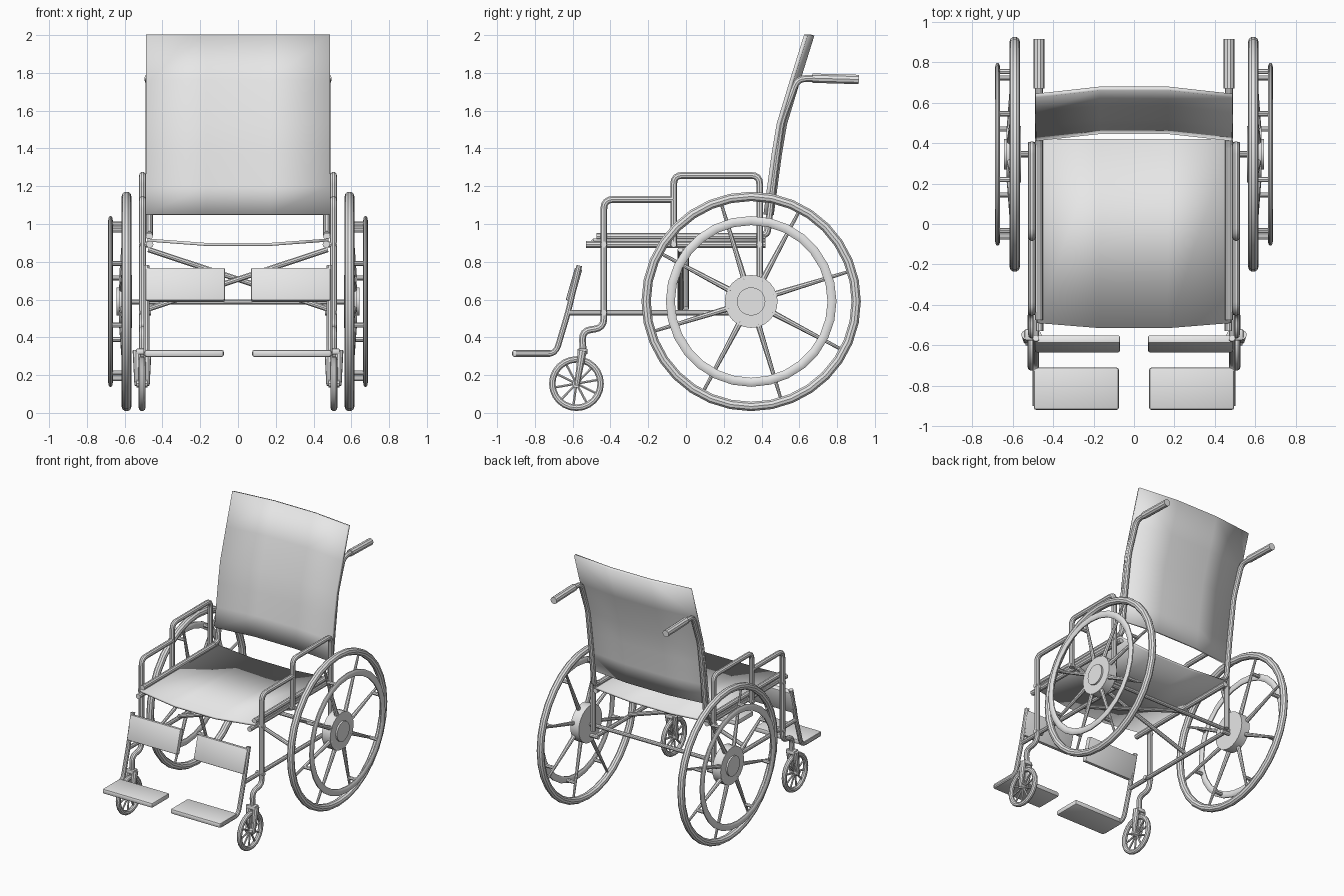
import bpy, bmesh, math
from mathutils import Vector, Matrix

if "Cube" in bpy.data.objects:
    bpy.data.objects.remove(bpy.data.objects["Cube"])

grey = bpy.data.materials.new("light_grey")
grey.diffuse_color = (0.8, 0.8, 0.8, 1)
grey.use_nodes = True
grey.node_tree.nodes["Principled BSDF"].inputs["Base Color"].default_value = grey.diffuse_color


def finish(ob, mirror=False, solid=0.0, angle=35):
    """Material, shading, optional thickness and left/right mirror."""
    ob.data.materials.clear()
    ob.data.materials.append(grey)
    bpy.ops.object.select_all(action='DESELECT')
    ob.select_set(True)
    bpy.context.view_layer.objects.active = ob
    bpy.ops.object.shade_smooth_by_angle(angle=math.radians(angle))
    if solid:
        m = ob.modifiers.new("thickness", 'SOLIDIFY')
        m.thickness, m.offset = solid, 0
    if mirror:
        ob.modifiers.new("mirror", 'MIRROR').use_mirror_merge = False
    return ob


def rounded(pts, r):
    """Replace inner corners of a path with small arcs."""
    pts = [Vector(p) for p in pts]
    out = [pts[0]]
    for a, b, c in zip(pts, pts[1:], pts[2:]):
        d = min(r, (a - b).length * 0.45, (c - b).length * 0.45)
        p, q = b + (a - b).normalized() * d, b + (c - b).normalized() * d
        for t in (0, 0.25, 0.5, 0.75, 1):
            out.append(p * (1 - t) ** 2 + b * 2 * t * (1 - t) + q * t * t)
    return out + [pts[-1]]


def tubes(name, paths, r, bend=0.045, cyclic=False, mirror=True, taper=1.0, sides=3, flat=None):
    """Round tubes along one or more paths; flat = (centre x, x scale)."""
    cu = bpy.data.curves.new(name, 'CURVE')
    cu.dimensions, cu.bevel_depth, cu.bevel_resolution = '3D', r, sides
    cu.use_fill_caps = True
    for path in paths:
        pts = path if cyclic else rounded(path, bend)
        sp = cu.splines.new('POLY')
        sp.points.add(len(pts) - 1)
        for i, p in enumerate(pts):
            sp.points[i].co = (*p, 1)
            sp.points[i].radius = 1 + (taper - 1) * i / (len(pts) - 1)
        sp.use_cyclic_u = cyclic
    ob = bpy.data.objects.new(name, cu)
    bpy.context.collection.objects.link(ob)
    bpy.ops.object.select_all(action='DESELECT')
    ob.select_set(True)
    bpy.context.view_layer.objects.active = ob
    bpy.ops.object.convert(target='MESH')
    ob = bpy.context.view_layer.objects.active
    if flat:
        for v in ob.data.vertices:
            v.co.x = flat[0] + (v.co.x - flat[0]) * flat[1]
    return finish(ob, mirror)


def polar(x, c, r, a):
    return (x, c[0] + r * math.cos(a), c[1] + r * math.sin(a))


def circle(x, c, r, n):
    return [polar(x, c, r, 2 * math.pi * i / n) for i in range(n)]


def block(name, centre, size, tilt=0.0, bevel=0.008):
    bm = bmesh.new()
    bmesh.ops.create_cube(bm, size=1)
    bmesh.ops.scale(bm, vec=size, verts=bm.verts)
    bmesh.ops.bevel(bm, geom=bm.edges[:], offset=bevel, segments=2, affect='EDGES', profile=0.5)
    bm.transform(Matrix.Translation(centre) @ Matrix.Rotation(tilt, 4, 'X'))
    me = bpy.data.meshes.new(name)
    bm.to_mesh(me)
    bm.free()
    ob = bpy.data.objects.new(name, me)
    bpy.context.collection.objects.link(ob)
    return finish(ob, True)


def sling(name, xs, rows, thick):
    """Fabric panel; each row is edge (y, z) and middle (y, z)."""
    bm = bmesh.new()
    grid = [[bm.verts.new((x, *(mid if abs(x) < 0.25 else edge))) for x in xs] for edge, mid in rows]
    for a, b in zip(grid, grid[1:]):
        for i in range(len(xs) - 1):
            bm.faces.new((a[i], a[i + 1], b[i + 1], b[i]))
    me = bpy.data.meshes.new(name)
    bm.to_mesh(me)
    bm.free()
    ob = bpy.data.objects.new(name, me)
    bpy.context.collection.objects.link(ob)
    return finish(ob, solid=thick)


# Fabric seat and backrest
sling("seat", (-0.48, -0.17, 0.17, 0.48),
      [((-0.49, 0.915), (-0.515, 0.892)), ((0.42, 0.915), (0.42, 0.892))], 0.016)
back = [(0.42, 1.05), (0.44, 1.2), (0.463, 1.37), (0.49, 1.53), (0.56, 1.76), (0.635, 2.0)]
sling("backrest", (-0.487, -0.17, 0.17, 0.487),
      [((y, z), (y + 0.035, z)) for y, z in back], 0.02)

# Seat rails
tubes("seat_rail", [[(0.47, -0.475, 0.935), (0.47, 0.42, 0.935)],
                    [(0.467, -0.53, 0.892), (0.467, 0.42, 0.892)]], 0.019)

# Back posts with push handles
tubes("back_post", [[(0.47, 0.38, 0.94), (0.47, 0.43, 0.945), (0.47, 0.465, 1.25),
                     (0.47, 0.505, 1.54), (0.47, 0.59, 1.77), (0.47, 0.70, 1.77)]], 0.019)
tubes("push_handle", [[(0.47, 0.67, 1.772), (0.47, 0.915, 1.765)]], 0.026)

# Side frame: front post with low arm, raised armrest, lower rail
tubes("front_frame", [[(0.505, -0.545, 0.33), (0.505, -0.55, 0.435), (0.505, -0.435, 0.45),
                       (0.505, -0.435, 1.13), (0.505, -0.065, 1.13)]], 0.019, 0.05)
tubes("armrest", [[(0.505, -0.065, 0.88), (0.505, -0.065, 1.257), (0.505, 0.39, 1.257),
                   (0.505, 0.39, 0.57)]], 0.019)
tubes("lower_rail", [[(0.485, -0.62, 0.53), (0.485, 0.39, 0.53)]], 0.016)
tubes("frame_clamp", [[(0.46, y, z), (0.525, y, z)] for y, z in
                      ((-0.435, 0.892), (-0.065, 0.892), (0.39, 0.892), (-0.435, 0.53), (0.39, 0.53))], 0.016)

# Folding cross brace and axle
for s, y in ((1, -0.03), (-1, 0.0)):
    tubes("cross_brace", [[(0.475 * s, y, 0.865), (-0.475 * s, y, 0.55)]], 0.015, mirror=False)
tubes("axle", [[(-0.6, 0.345, 0.587), (0.6, 0.345, 0.587)]], 0.015, mirror=False)

# Large wheels
C = (0.345, 0.59)
angles = [math.radians(17 + 45 * i) for i in range(8)]
tubes("rear_tyre", [circle(0.59, C, 0.556, 32)], 0.026, cyclic=True)
tubes("push_rim", [circle(0.675, C, 0.428, 28)], 0.025, cyclic=True, flat=(0.675, 0.5))
tubes("rear_spokes", [[polar(0.615, C, 0.12, a), polar(0.592, C, 0.55, a)] for a in angles],
      0.016, taper=0.5, sides=2)
tubes("rim_standoff", [[polar(0.6, C, 0.428, a), polar(0.675, C, 0.428, a)] for a in angles], 0.013, sides=2)
tubes("rear_hub", [[(0.56, *C), (0.63, *C)]], 0.14, sides=10)
tubes("hub_cap", [[(0.62, *C), (0.642, *C)]], 0.075, sides=8)

# Small front casters with forks
K = (-0.58, 0.155)
tubes("caster_tyre", [circle(0.508, K, 0.128, 24)], 0.018, cyclic=True)
tubes("caster_spokes", [[polar(0.508, K, 0.02, a), polar(0.508, K, 0.125, a)]
                        for a in [math.radians(36 * i + 10) for i in range(10)]], 0.007, sides=1)
tubes("caster_hub", [[(0.478, *K), (0.538, *K)]], 0.022)
tubes("caster_fork", [[(x, -0.548, 0.33), (x, -0.578, 0.145)] for x in (0.482, 0.534)],
      0.024, taper=0.6, flat=None)
block("fork_crown", (0.508, -0.548, 0.325), (0.065, 0.055, 0.03))

# Foot supports: hanger, calf pad and footplate
tubes("foot_hanger", [[(0.485, -0.565, 0.78), (0.485, -0.625, 0.53), (0.485, -0.69, 0.312),
                       (0.485, -0.9, 0.312)]], 0.016)
block("calf_pad", (0.28, -0.593, 0.678), (0.42, 0.04, 0.18), math.radians(-16))
block("footplate", (0.285, -0.815, 0.315), (0.42, 0.21, 0.038), 0, 0.012)
